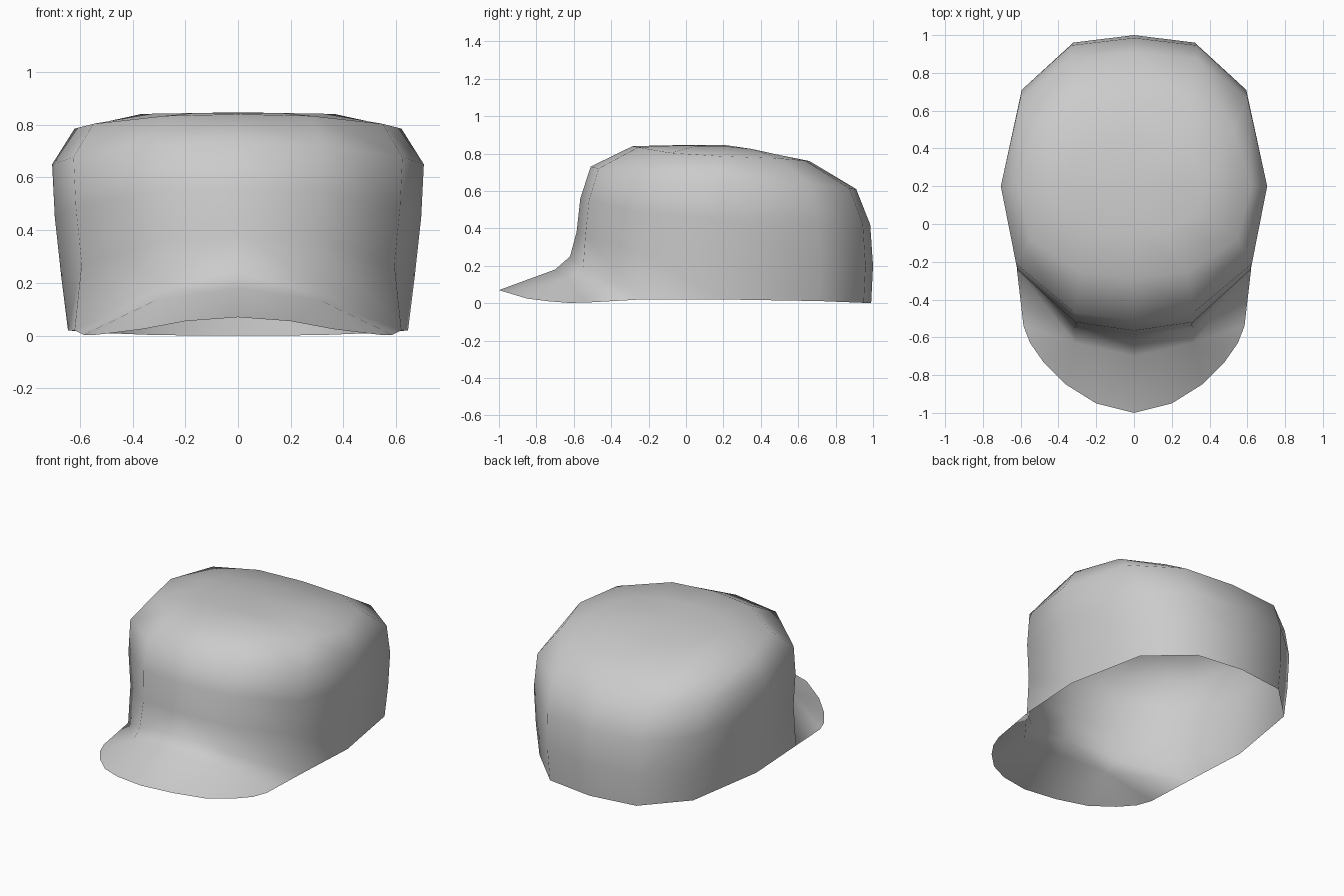
import bpy, bmesh

cube = bpy.data.objects.get("Cube")
if cube:
    bpy.data.objects.remove(cube, do_unlink=True)

mat = bpy.data.materials.new("light grey cloth")
mat.use_nodes = True
grey = (0.6, 0.6, 0.6, 1)
mat.diffuse_color = grey
mat.node_tree.nodes["Principled BSDF"].inputs["Base Color"].default_value = grey

MID = 0.2  # y of the widest part of the crown

# Half outline from back to front, as fractions of half width and depth
outline = [(0, 1), (.48, .95), (.855, .65), (1, 0), (.885, -.58), (.45, -.94), (0, -1)]

# Crown levels: back (y, z), side (x, z), front (y, z)
levels = [
    ((.99, .0), (.645, .02), (-.62, .25)),
    ((1.0, .2), (.67, .22), (-.585, .38)),
    ((.985, .42), (.695, .45), (-.565, .56)),
    ((.91, .61), (.705, .65), (-.51, .73)),
    ((.66, .76), (.62, .785), (-.285, .84)),
    ((.43, .805), (.37, .84), (-.05, .845)),
]

bm = bmesh.new()


def ring(back, side, front):
    verts = []
    for nx, ny in outline:
        end_y, end_z = back if ny > 0 else front
        y = MID + abs(ny) * (end_y - MID)
        z = side[1] + ny * ny * (end_z - side[1])
        verts.append(bm.verts.new((nx * side[0], y, z)))
    return verts


# Crown walls and top
rings = [ring(*level) for level in levels]
root = rings[0]
root[4].co = (.62, -.24, .02)
root[5].co = (.32, -.55, .19)
for low, high in zip(rings, rings[1:]):
    for i in range(len(outline) - 1):
        bm.faces.new((low[i], low[i + 1], high[i + 1], high[i]))
pole = bm.verts.new((0, MID, .847))
for a, b in zip(rings[-1], rings[-1][1:]):
    bm.faces.new((a, b, pole))

# Brim: a bend row at the root, then a fan out to the curved rim
bend_side = bm.verts.new((.31, -.63, .135))
bend_mid = bm.verts.new((0, -.70, .18))
rim = [bm.verts.new(p) for p in (
    (0, -1, .07), (.2, -.95, .055), (.36, -.85, .025),
    (.48, -.73, .01), (.55, -.63, .002), (.585, -.54, .003))]
bm.faces.new((root[6], root[5], bend_side, bend_mid))
bm.faces.new((root[5], root[4], bend_side))
bm.faces.new((bend_mid, bend_side, rim[1], rim[0]))
for a, b in zip(rim[1:], rim[2:] + [root[4]]):
    bm.faces.new((bend_side, b, a))

bmesh.ops.recalc_face_normals(bm, faces=bm.faces)
if sum(f.normal.z for f in bm.faces if pole in f.verts) < 0:
    bmesh.ops.reverse_faces(bm, faces=bm.faces)
for f in bm.faces:
    f.smooth = True

mesh = bpy.data.meshes.new("cap")
bm.to_mesh(mesh)
bm.free()
mesh.materials.append(mat)
cap = bpy.data.objects.new("cap", mesh)
bpy.context.collection.objects.link(cap)

# Mirror the half across the centre line
mirror = cap.modifiers.new("mirror", 'MIRROR')
mirror.use_clip = True
mirror.merge_threshold = .001
